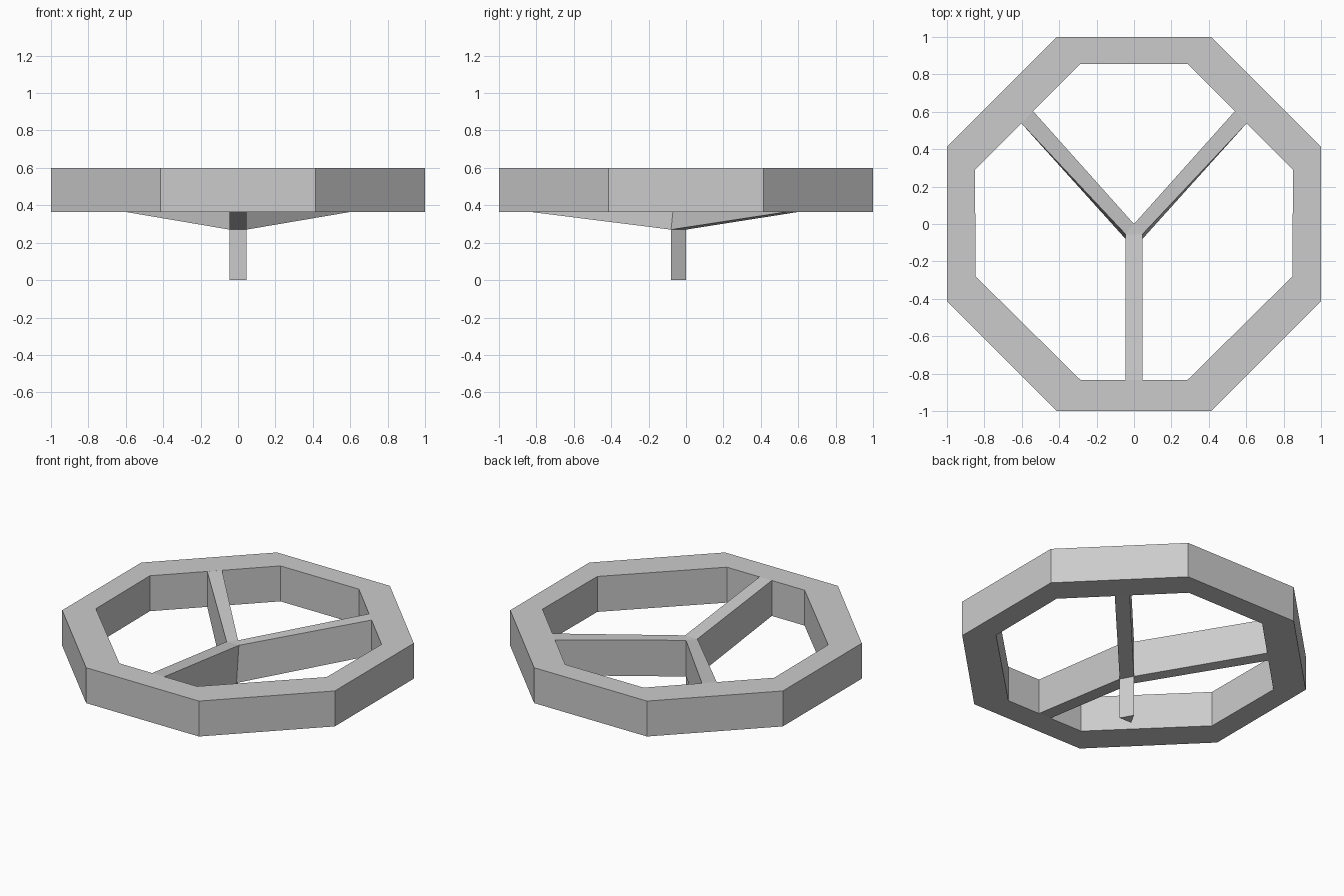
import bpy, bmesh

if "Cube" in bpy.data.objects:
    bpy.data.objects.remove(bpy.data.objects["Cube"])

grey = bpy.data.materials.new("plain_grey")
grey.diffuse_color = (0.6, 0.6, 0.6, 1)
grey.use_nodes = True
grey.node_tree.nodes["Principled BSDF"].inputs["Base Color"].default_value = grey.diffuse_color

RIM_LOW, RIM_TOP = 0.365, 0.6
HUB_LOW, HUB_TOP = 0.27, 0.51


def loft(name, loops, caps=(True, True), closed=False):
    """Join equal-length loops of points into a flat-shaded mesh."""
    bm = bmesh.new()
    rings = [[bm.verts.new(p) for p in loop] for loop in loops]
    n = len(rings[0])
    pairs = list(zip(rings, rings[1:]))
    if closed:
        pairs.append((rings[-1], rings[0]))
    for a, b in pairs:
        for i in range(n):
            j = (i + 1) % n
            bm.faces.new((a[i], a[j], b[j], b[i]))
    for ring, wanted in ((rings[0], caps[0]), (rings[-1], caps[1])):
        if wanted:
            bm.faces.new(ring)
    bmesh.ops.recalc_face_normals(bm, faces=bm.faces[:])
    mesh = bpy.data.meshes.new(name)
    bm.to_mesh(mesh)
    bm.free()
    mesh.materials.append(grey)
    obj = bpy.data.objects.new(name, mesh)
    bpy.context.collection.objects.link(obj)
    return obj


def at_height(points, z):
    return [(x, y, z) for x, y in points]


def octagon(right_half):
    return right_half + [(-x, y) for x, y in reversed(right_half)]


# Octagonal rim
outer = octagon([(0.414, 1), (1, 0.414), (1, -0.414), (0.414, -1)])
inner = octagon([(0.288, 0.855), (0.85, 0.29), (0.847, -0.28), (0.285, -0.835)])
loft("rim", [at_height(outer, RIM_LOW), at_height(outer, RIM_TOP),
             at_height(inner, RIM_TOP), at_height(inner, RIM_LOW)],
     caps=(False, False), closed=True)

# Triangular centre: narrower at the top than at the bottom
tri_low = [(0, 0), (0.045, -0.08), (-0.045, -0.08)]
tri_top = [(0, 0), (0.045, -0.055), (-0.045, -0.055)]

# Three spokes sinking from the rim to the centre
rim_ends = {
    "right_spoke": (0, 1, (0.54, 0.604), (0.604, 0.54)),
    "front_spoke": (1, 2, (0.045, -0.835), (-0.045, -0.835)),
    "left_spoke": (2, 0, (-0.604, 0.54), (-0.54, 0.604)),
}
for name, (i, j, p, q) in rim_ends.items():
    hub_end = at_height([tri_low[i], tri_low[j]], HUB_LOW) + \
        at_height([tri_top[j], tri_top[i]], HUB_TOP)
    rim_end = at_height([p, q], RIM_LOW) + at_height([q, p], RIM_TOP)
    loft(name, [hub_end, rim_end], caps=(False, False))

# Steering column with its open top meeting the spokes
loft("column", [at_height(tri_low, 0), at_height(tri_low, HUB_LOW)],
     caps=(True, False))

# Cap closing the centre between the spokes
cap = loft("hub_cap", [at_height(tri_top, HUB_TOP)], caps=(True, False))
if cap.data.polygons[0].normal.z < 0:
    cap.data.flip_normals()
